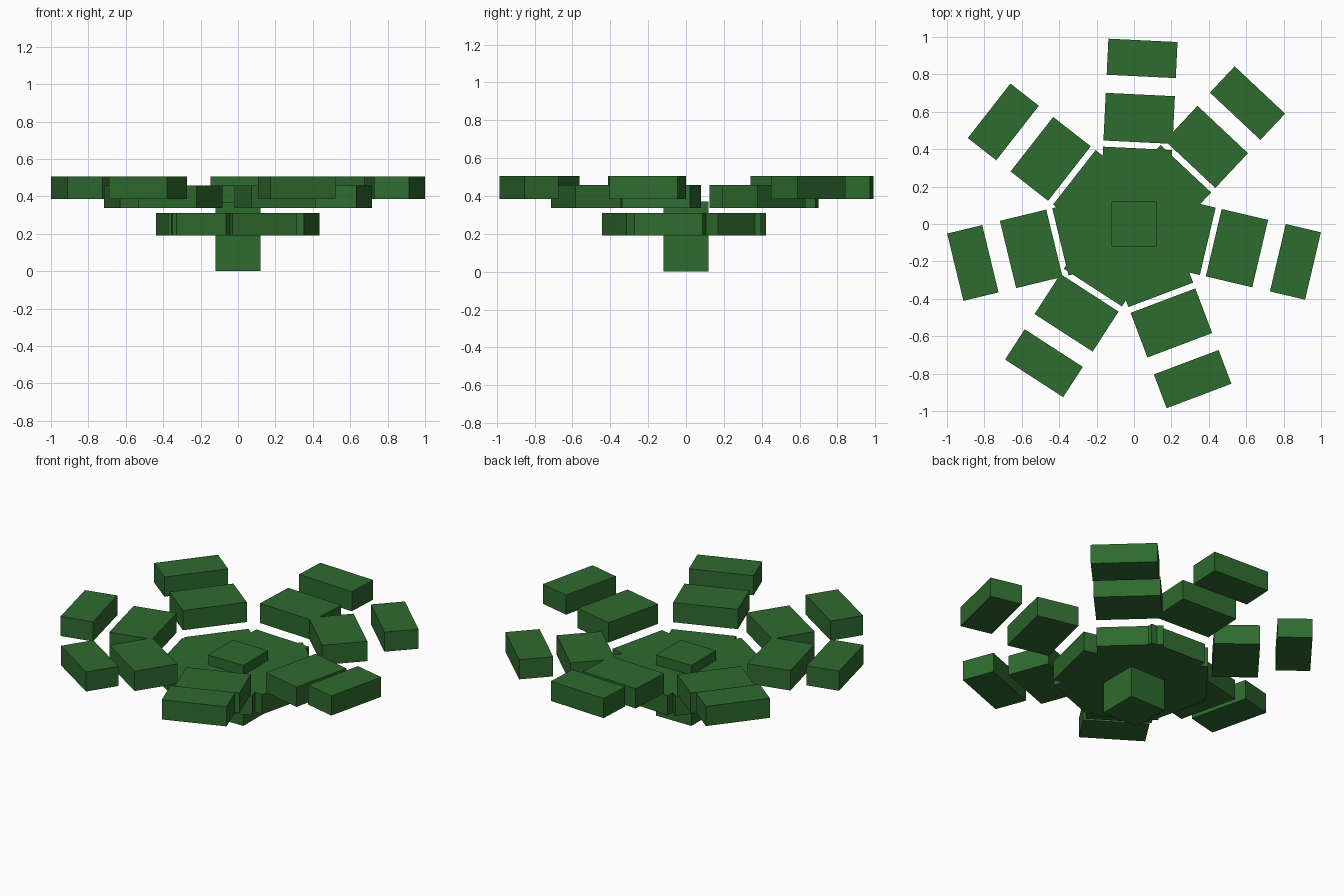
import bpy, math
from mathutils import Matrix, Vector

if "Cube" in bpy.data.objects:
    bpy.data.objects.remove(bpy.data.objects["Cube"])

green = bpy.data.materials.new("leaf green")
green.diffuse_color = (0.028, 0.145, 0.028, 1)
green.use_nodes = True
green.node_tree.nodes["Principled BSDF"].inputs["Base Color"].default_value = green.diffuse_color


def box(name, size, centre, angle=0.0):
    """Box of a given size, placed at centre and then swung about the z axis."""
    bpy.ops.mesh.primitive_cube_add(size=1)
    ob = bpy.context.object
    ob.name = name
    ob.data.transform(Matrix.Rotation(angle, 4, 'Z')
                      @ Matrix.Translation(Vector(centre))
                      @ Matrix.Diagonal((*size, 1)))
    ob.data.materials.append(green)
    return ob


# Square stem
box("stem", (0.24, 0.24, 0.37), (0, 0, 0.185))

# Leaf segments: name, inner radius, outer radius, bottom, top
SEGMENTS = [
    ("leaf_base", 0.10, 0.405, 0.19, 0.31),
    ("leaf_middle", 0.438, 0.693, 0.337, 0.458),
    ("leaf_tip", 0.79, 0.983, 0.385, 0.505),
]
LEAF_WIDTH = 0.37

# Seven unevenly spaced leaves around the stem
for i, deg in enumerate((87.2, 46.8, -13.2, -69.3, -122.9, -166.4, 142.0)):
    for name, r0, r1, z0, z1 in SEGMENTS:
        box(f"{name}_{i + 1}", (r1 - r0, LEAF_WIDTH, z1 - z0),
            ((r0 + r1) / 2, 0, (z0 + z1) / 2), math.radians(deg))
